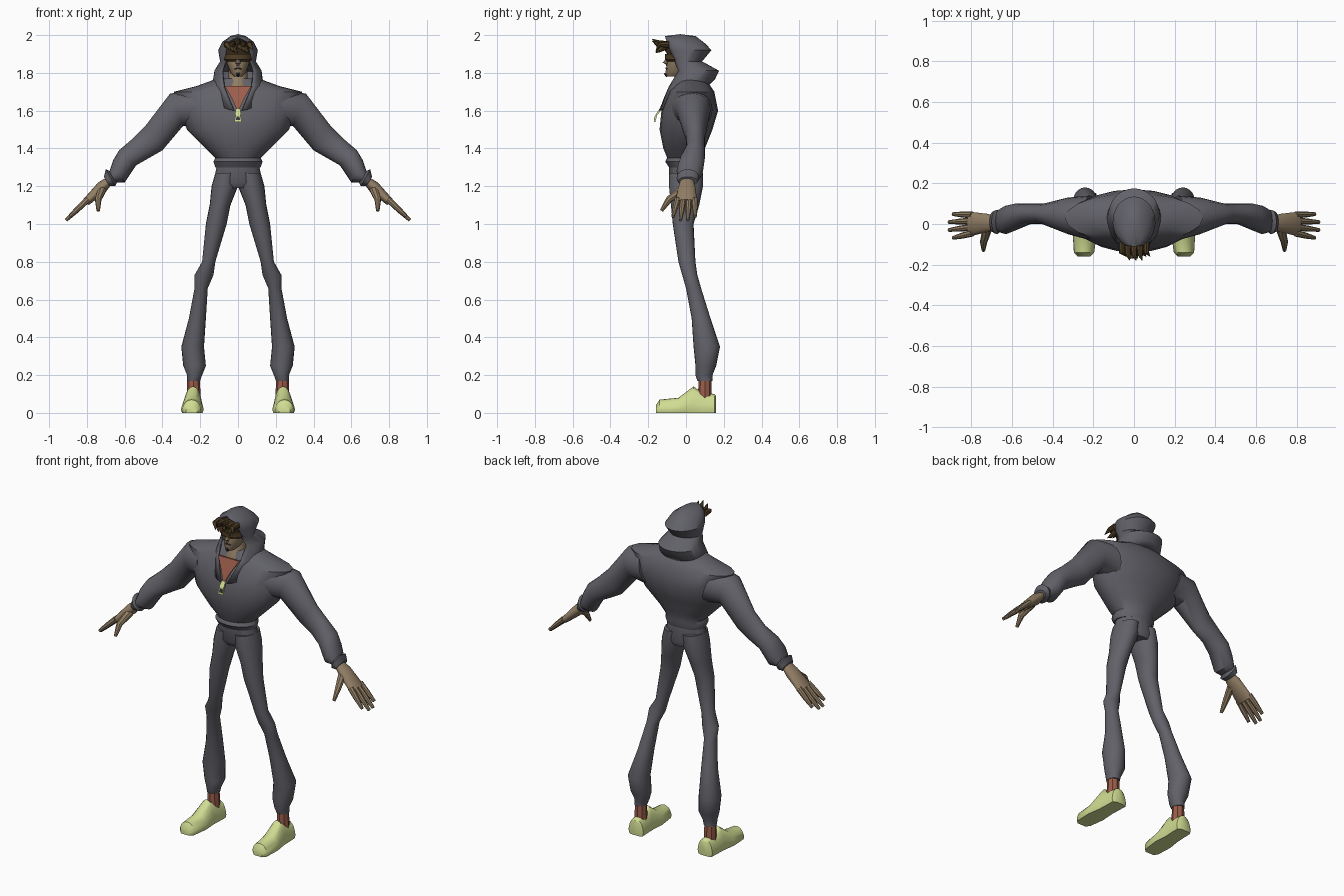
import bpy
import bmesh
from math import sin, cos, pi, radians
from mathutils import Vector

cube = bpy.data.objects.get("Cube")
if cube:
    bpy.data.objects.remove(cube, do_unlink=True)

parts = []


def material(name, red, green, blue):
    mat = bpy.data.materials.new(name)
    mat.use_nodes = True
    colour = (red, green, blue, 1)
    mat.diffuse_color = colour
    shader = mat.node_tree.nodes["Principled BSDF"]
    shader.inputs["Base Color"].default_value = colour
    return mat


charcoal = material("charcoal cloth", .12, .12, .14)
skin = material("tan skin", .29, .21, .13)
hair_brown = material("dark brown hair", .08, .05, .02)
rust = material("rust cloth", .33, .11, .07)
lime = material("pale lime", .64, .72, .29)
dark = material("dark grey", .04, .04, .04)


def loft(name, rings, mat, closed=True, cap_start=True, cap_end=True):
    """Skin a list of point rings into one object."""
    bm = bmesh.new()
    rows = [[bm.verts.new(point) for point in ring] for ring in rings]
    count = len(rows[0])
    for low, high in zip(rows, rows[1:]):
        for i in range(count if closed else count - 1):
            j = (i + 1) % count
            bm.faces.new((low[i], low[j], high[j], high[i]))
    if cap_start:
        bm.faces.new(rows[0])
    if cap_end:
        bm.faces.new(rows[-1])
    bmesh.ops.remove_doubles(bm, verts=bm.verts, dist=.0001)
    bmesh.ops.recalc_face_normals(bm, faces=bm.faces)
    mesh = bpy.data.meshes.new(name)
    bm.to_mesh(mesh)
    bm.free()
    mesh.materials.append(mat)
    obj = bpy.data.objects.new(name, mesh)
    bpy.context.scene.collection.objects.link(obj)
    parts.append(obj)
    return obj


def turns(count):
    return [2 * pi * i / count for i in range(count)]


def oval(x_a, z_a, x_b, z_b, front, back, side=1):
    """Ellipse whose outline passes two x-z points and a front and back y."""
    a, b = Vector((x_a * side, 0, z_a)), Vector((x_b * side, 0, z_b))
    middle = (a + b) / 2 + Vector((0, (front + back) / 2, 0))
    across, depth = (a - b) / 2, Vector((0, (back - front) / 2, 0))
    return [middle + across * cos(t) + depth * sin(t) for t in turns(20)]


def body(name, rows, mat):
    """Upright shape centred on x: height, half width, front, back."""
    return loft(name, [oval(w, z, -w, z, f, b) for z, w, f, b in rows], mat)


def limb(name, rows, mat, side):
    return loft(name, [oval(*row, side) for row in rows], mat)


def tube(name, points, radii, mat, side=1):
    """Round tapering tube through a few points."""
    points = [Vector((x * side, y, z)) for x, y, z in points]
    last = len(points) - 1
    rings = []
    for i, (point, radius) in enumerate(zip(points, radii)):
        along = points[min(i + 1, last)] - points[max(i - 1, 0)]
        turn = along.to_track_quat("Z", "Y")
        rings.append([point + turn @ Vector((cos(t), sin(t), 0)) * radius for t in turns(8)])
    return loft(name, rings, mat)


def slab(name, rows, mat, depth):
    """Thin tapered plate: height, half width, front y."""
    loft(name, [[(-w, y, z), (w, y, z), (w, y + depth, z), (-w, y + depth, z)]
                for z, w, y in rows], mat)


# Sweatshirt body with a gathered hem
body("hoodie_body", [
    (1.3, .12, -.09, .08), (1.33, .13, -.11, .09), (1.35, .12, -.1, .09),
    (1.4, .17, -.12, .1), (1.5, .27, -.14, .14), (1.6, .31, -.13, .17),
    (1.7, .34, -.09, .15), (1.73, .22, -.07, .13), (1.77, .11, -.05, .1)], charcoal)

# Hips
body("hips", [(1.32, .11, -.09, .08), (1.22, .13, -.09, .09), (1.19, .1, -.07, .08)], charcoal)

# Hood: open arcs dipping to a V at the chest
hood_rows = [
    (1.6, 1.74, .12, -.14, .12, 10), (1.72, 1.77, .13, -.11, .15, 34),
    (1.81, 1.81, .12, -.07, .17, 43), (1.86, 1.86, .09, -.08, .08, 45),
    (1.92, 1.92, .1, -.11, .13, 40), (1.97, 1.95, .08, -.12, .1, 34),
    (1.99, 1.99, .04, -.11, .05, 0), (2, 2, 0, -.03, -.03, 0)]
hood_rings = []
for z_front, z_back, width, front, back, opening in hood_rows:
    start = radians(opening)
    ring = []
    for i in range(25):
        t = start + (2 * pi - 2 * start) * i / 24
        blend = (1 + cos(t)) / 2
        ring.append((width * sin(t), back + (front - back) * blend,
                     z_back + (z_front - z_back) * blend))
    hood_rings.append(ring)
hood = loft("hood", hood_rings, charcoal, closed=False, cap_start=False, cap_end=False)
thick = hood.modifiers.new("cloth thickness", "SOLIDIFY")
thick.thickness = .01
thick.offset = 0

# Neck, head and face
body("neck", [(1.69, .06, -.08, .06), (1.73, .06, -.08, .05), (1.76, .05, -.06, .05),
              (1.83, .05, -.05, .05)], skin)
body("head", [(1.78, .02, -.1, 0), (1.8, .04, -.11, .03), (1.85, .06, -.1, .05),
              (1.92, .07, -.1, .06), (1.97, .04, -.06, .03)], skin)
tube("nose", [(0, -.09, 1.88), (0, -.11, 1.85), (0, -.1, 1.84)], [.01, .014, .008], skin)
body("eye_band", [(1.86, .07, -.1, .05), (1.87, .08, -.11, .05), (1.9, .08, -.11, .05)], hair_brown)
tube("moustache", [(-.02, -.1, 1.82), (0, -.105, 1.825), (.02, -.1, 1.82)],
     [.003, .005, .003], dark)
tube("chin_beard", [(0, -.11, 1.8), (0, -.1, 1.78)], [.009, .006], dark)

# Swept fringe of tapered locks
body("fringe", [(1.9, .07, -.1, .03), (1.93, .07, -.12, .03), (1.97, .04, -.1, .02)], hair_brown)
lock_radii = [.018, .014, .001]
for i in range(7):
    across = (i - 3) * .02
    drop = .014 * (i % 3)
    tube(f"hair_lock_{i}", [(across, -.09, 1.95), (across, -.14, 1.95 - drop),
                            (across + .02, -.16, 1.92 - drop / 2)], lock_radii, hair_brown)
for i in range(3):
    across, lift = (i - 1) * .03, .01 * (i % 2)
    tube(f"hair_spike_{i}", [(across, -.1, 1.95), (across, -.15, 1.95 + lift),
                             (across + .01, -.18, 1.97 + lift)], lock_radii, hair_brown)

# Shirt in the neckline, with the zip slider and pull tag
slab("shirt_front", [(1.6, .004, -.14), (1.66, .03, -.12), (1.73, .07, -.09)], rust, .009)
slab("zip_slider", [(1.61, .012, -.14), (1.58, .016, -.16)], lime, .012)
slab("zip_pull", [(1.58, .012, -.16), (1.54, .02, -.17)], lime, .008)
slab("zip_pull_hole", [(1.57, .007, -.165), (1.55, .012, -.17)], dark, .003)

# Limb sections: top x and z, underside x and z, front, back
arm_rows = [
    (.25, 1.71, .18, 1.5, -.08, .14), (.36, 1.69, .29, 1.52, -.05, .13),
    (.49, 1.52, .4, 1.39, 0, .1), (.56, 1.45, .47, 1.35, 0, .1),
    (.63, 1.39, .54, 1.31, -.03, .1), (.66, 1.34, .6, 1.22, -.05, .09),
    (.68, 1.28, .65, 1.22, -.04, .07)]
cuff_rows = [(.68, 1.28, .64, 1.22, -.03, .06), (.7, 1.29, .65, 1.2, -.05, .07),
             (.71, 1.25, .68, 1.2, -.04, .06)]
palm_rows = [(.69, 1.25, .67, 1.21, -.03, .04), (.74, 1.22, .7, 1.17, -.04, .05),
             (.82, 1.13, .79, 1.1, -.06, .06)]
# Leg sections: height, inner x, outer x, front, back
leg_rows = [
    (1.27, 0, .12, -.09, .09), (1.2, 0, .14, -.09, .09), (1.1, .04, .15, -.08, .07),
    (1, .06, .17, -.07, .04), (.8, .12, .19, -.04, .05), (.73, .13, .23, -.02, .06),
    (.66, .16, .23, 0, .08), (.5, .17, .26, .03, .13), (.35, .18, .3, .04, .18),
    (.25, .17, .29, .05, .16), (.2, .19, .27, .05, .14), (.17, .2, .27, .06, .14)]
# Shoe sections: y, half width, height
shoe_rows = [(-.16, .03, .04), (-.14, .05, .07), (-.04, .06, .08), (.04, .05, .14),
             (.08, .05, .11), (.15, .05, .1), (.16, .03, .09)]
arch = [(cos(pi * i / 10), sin(pi * i / 10) ** .8) for i in range(1, 10)]
arch = [(.9, 0), (1, .2)] + arch + [(-1, .2), (-.9, 0)]

for side, word in ((1, "left"), (-1, "right")):
    # Sleeve, cuff and hand
    limb(word + "_sleeve", arm_rows, charcoal, side)
    limb(word + "_cuff", cuff_rows, charcoal, side)
    limb(word + "_palm", palm_rows, skin, side)
    for i in range(4):
        spread = (1.5 - i) * .03
        reach = .91 if i in (1, 2) else .89
        tip = Vector((reach, spread * 1.3 - .01, 1.93 - reach))
        base = Vector((.795, spread, 1.13))
        tube(f"{word}_finger_{i}", [base, (base + tip) / 2, tip], [.017, .015, .009], skin, side)
    tube(word + "_thumb", [(.72, -.02, 1.18), (.74, -.09, 1.13), (.74, -.13, 1.07)],
         [.024, .018, .009], skin, side)

    # Trouser leg, sock and shoe
    limb(word + "_trouser_leg", [(a, z, b, z, f, r) for z, a, b, f, r in leg_rows], charcoal, side)
    tube(word + "_sock", [(.235, .1, .2), (.235, .1, .07)], [.033, .037], rust, side)
    loft(word + "_shoe", [[(side * (.24 - y * .04 + width * c), y, height * s) for c, s in arch]
                          for y, width, height in shoe_rows], lime)

# Smooth shading with crisp folds
bpy.ops.object.select_all(action="DESELECT")
for obj in parts:
    obj.select_set(True)
bpy.context.view_layer.objects.active = parts[0]
bpy.ops.object.shade_smooth_by_angle(angle=radians(42))
